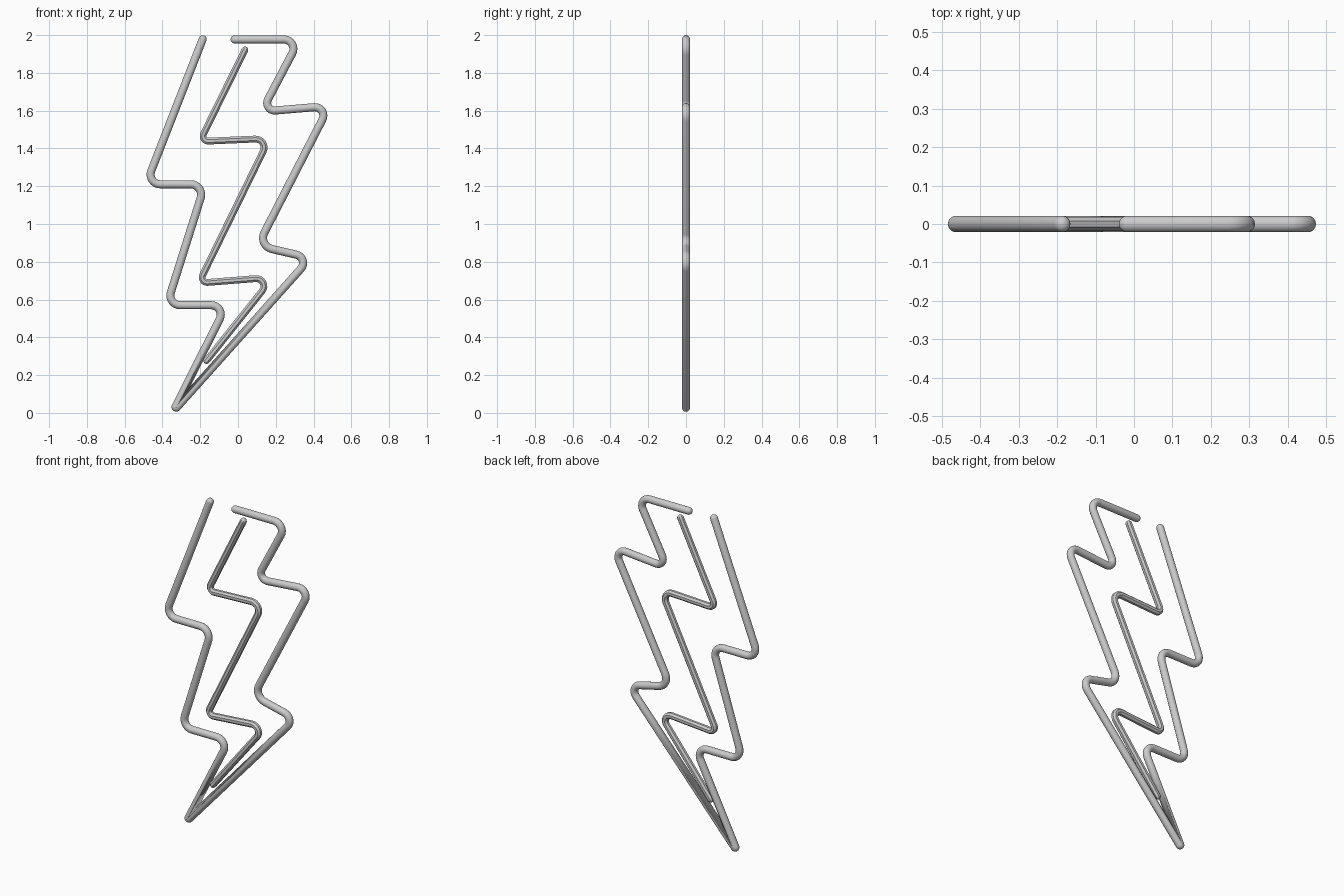
import bpy, bmesh, math
from mathutils import Vector

if "Cube" in bpy.data.objects:
    bpy.data.objects.remove(bpy.data.objects["Cube"])


def fillet(points, steps=8):
    """Round each (x, z, radius) corner of an open path; return (position, tangent) pairs."""
    P = [Vector((p[0], p[1])) for p in points]
    out = [(P[0], (P[1] - P[0]).normalized())]
    for i in range(1, len(P) - 1):
        d0 = (P[i] - P[i - 1]).normalized()
        d1 = (P[i + 1] - P[i]).normalized()
        r = points[i][2]
        turn = math.atan2(d0.x * d1.y - d0.y * d1.x, d0.dot(d1))
        s = 1 if turn > 0 else -1
        start = P[i] - d0 * r * math.tan(abs(turn) / 2)
        centre = start + Vector((-d0.y, d0.x)) * s * r
        a0 = math.atan2(d0.y, d0.x)
        for k in range(steps + 1):
            a = a0 + turn * k / steps
            t = Vector((math.cos(a), math.sin(a)))
            out.append((centre - Vector((-t.y, t.x)) * s * r, t))
    out.append((P[-1], (P[-1] - P[-2]).normalized()))
    return out


def tube(name, points, radius, sides, smooth):
    """Sweep a round section along the path, with domed ends."""
    path = fillet(points)
    dome = [math.radians(a) for a in (15, 35, 55, 75)]
    rings = [(path[0][0] - path[0][1] * radius * math.sin(a), path[0][1],
              radius * math.cos(a)) for a in reversed(dome)]
    rings += [(p, t, radius) for p, t in path]
    rings += [(path[-1][0] + path[-1][1] * radius * math.sin(a), path[-1][1],
               radius * math.cos(a)) for a in dome]
    bm = bmesh.new()
    loops = []
    for p, t, r in rings:
        loop = []
        for k in range(sides):
            a = 2 * math.pi * (k + 0.5) / sides
            q = p + Vector((-t.y, t.x)) * r * math.cos(a)
            loop.append(bm.verts.new((q.x, r * math.sin(a), q.y)))
        loops.append(loop)
    for a, b in zip(loops, loops[1:]):
        for k in range(sides):
            j = (k + 1) % sides
            bm.faces.new((a[k], a[j], b[j], b[k]))
    bm.faces.new(loops[0])
    bm.faces.new(loops[-1])
    bmesh.ops.recalc_face_normals(bm, faces=bm.faces)
    for f in bm.faces:
        f.smooth = smooth
    me = bpy.data.meshes.new(name)
    bm.to_mesh(me)
    bm.free()
    ob = bpy.data.objects.new(name, me)
    bpy.context.collection.objects.link(ob)
    return ob


# Outer bolt outline, open at the top
tube("outer_bolt_tube", [
    (-0.187, 1.978, 0), (-0.487, 1.21, 0.052), (-0.175, 1.21, 0.055),
    (-0.377, 0.57, 0.052), (-0.06, 0.57, 0.05), (-0.343, 0.008, 0.0037),
    (0.384, 0.82, 0.045), (0.104, 0.885, 0.06), (0.484, 1.625, 0.045),
    (0.125, 1.595, 0.04), (0.326, 1.977, 0.05), (-0.018, 1.977, 0),
], 0.0215, 24, True)

# Inner zigzag line
tube("inner_bolt_tube", [
    (0.036, 1.92, 0), (-0.202, 1.437, 0.027), (0.167, 1.453, 0.045),
    (-0.208, 0.687, 0.027), (0.186, 0.718, 0.04), (-0.165, 0.278, 0),
], 0.0195, 8, False)
